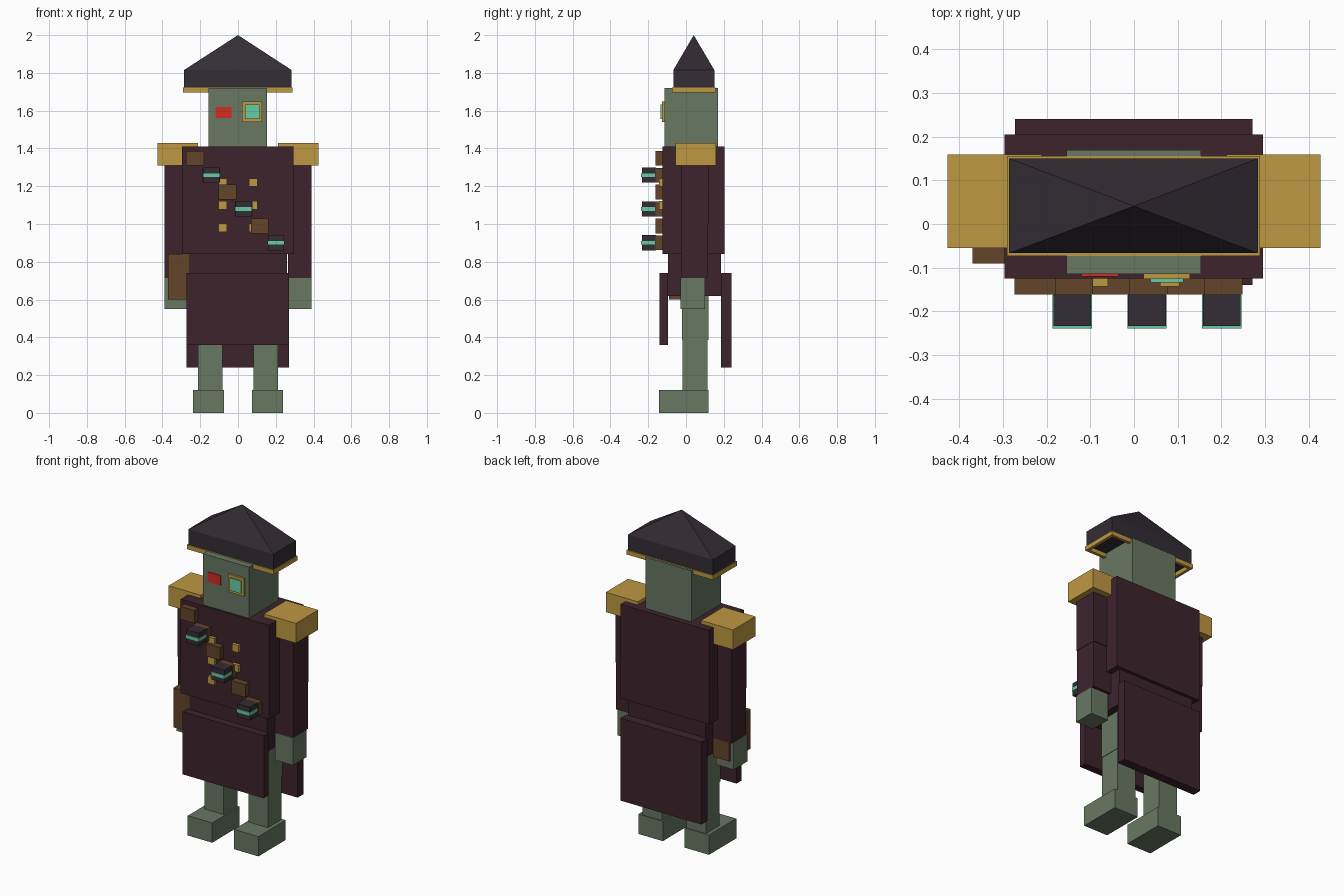
import bpy
import bmesh

if "Cube" in bpy.data.objects:
    bpy.data.objects.remove(bpy.data.objects["Cube"])


def material(name, rgb):
    m = bpy.data.materials.new(name)
    m.diffuse_color = (*rgb, 1)
    m.use_nodes = True
    m.node_tree.nodes["Principled BSDF"].inputs["Base Color"].default_value = m.diffuse_color
    return m


GOLD = material("gold", (0.515, 0.314, 0.054))
GREEN = material("grey green", (0.138, 0.188, 0.122))
MAROON = material("maroon cloth", (0.048, 0.017, 0.027))
DARK = material("dark felt", (0.034, 0.026, 0.035))
BROWN = material("brown leather", (0.122, 0.058, 0.023))
TEAL = material("teal glow", (0.133, 0.61, 0.376))
RED = material("red", (0.658, 0.023, 0.017))


def finish(name, bm, mat):
    bmesh.ops.recalc_face_normals(bm, faces=bm.faces[:])
    me = bpy.data.meshes.new(name)
    bm.to_mesh(me)
    bm.free()
    me.materials.append(mat)
    ob = bpy.data.objects.new(name, me)
    bpy.context.collection.objects.link(ob)
    return ob


def add_box(bm, x, y, z):
    """Box between (min, max) pairs on each axis."""
    verts = bmesh.ops.create_cube(bm, size=1)["verts"]
    for v in verts:
        v.co = [(a + b) / 2 + c * (b - a) for c, (a, b) in zip(v.co, (x, y, z))]


def box(name, mat, x, y, z):
    bm = bmesh.new()
    add_box(bm, x, y, z)
    return finish(name, bm, mat)


def pair(name, mat, x, y, z):
    """The same box on both sides of the body."""
    box("left_" + name, mat, x, y, z)
    box("right_" + name, mat, (-x[1], -x[0]), y, z)


# Legs and feet
pair("foot", GREEN, (0.073, 0.237), (-0.143, 0.118), (0, 0.12))
pair("shin", GREEN, (0.083, 0.213), (-0.018, 0.113), (0.12, 0.385))
pair("thigh", GREEN, (0.08, 0.216), (-0.021, 0.118), (0.385, 0.66))

# Coat
box("coat_body", MAROON, (-0.297, 0.295), (-0.125, 0.205), (0.84, 1.41))
box("coat_waist", MAROON, (-0.26, 0.26), (-0.095, 0.185), (0.62, 0.84))
box("front_coat_skirt", MAROON, (-0.273, 0.271), (-0.14, -0.095), (0.36, 0.74))
box("back_coat_skirt", MAROON, (-0.273, 0.271), (0.185, 0.241), (0.24, 0.74))

# Arms and shoulder boards
pair("upper_sleeve", MAROON, (0.262, 0.39), (-0.025, 0.12), (1.0, 1.34))
pair("lower_sleeve", MAROON, (0.264, 0.388), (-0.023, 0.117), (0.715, 1.0))
pair("hand", GREEN, (0.27, 0.39), (-0.03, 0.1), (0.55, 0.715))
pair("epaulette", GOLD, (0.212, 0.427), (-0.055, 0.159), (1.31, 1.43))

# Satchel on the hip
box("satchel", BROWN, (-0.37, -0.26), (-0.09, 0.115), (0.6, 0.84))

# Coat buttons
for z in (1.22, 1.10, 0.98):
    pair("button", GOLD, (0.059, 0.104), (-0.143, -0.12), (z - 0.022, z + 0.022))

# Diagonal strap, with a striped pouch on every second piece
for i in range(6):
    x, z = -0.227 + 0.0856 * i, 1.348 - 0.0895 * i
    box("strap_piece", BROWN, (x - 0.047, x + 0.047), (-0.162, -0.12),
        (z - 0.039, z + 0.039))
    if i % 2:
        box("pouch", DARK, (x - 0.043, x + 0.043), (-0.234, -0.16),
            (z - 0.04, z + 0.04))
        box("pouch_stripe", TEAL, (x - 0.045, x + 0.045), (-0.239, -0.163),
            (z - 0.01, z + 0.01))

# Head and eyes
box("head", GREEN, (-0.155, 0.153), (-0.114, 0.17), (1.41, 1.72))
box("red_eye", RED, (-0.12, -0.035), (-0.12, -0.112), (1.56, 1.62))
box("eyepiece_frame", GOLD, (0.022, 0.128), (-0.126, -0.112), (1.54, 1.648))
box("eyepiece_lens", TEAL, (0.038, 0.113), (-0.134, -0.125), (1.556, 1.632))

# Hat: block with a pyramid top
bm = bmesh.new()
x0, x1, y0, y1 = -0.286, 0.284, -0.067, 0.15
rings = [[bm.verts.new((x, y, z)) for x, y in
          ((x0, y0), (x1, y0), (x1, y1), (x0, y1))] for z in (1.72, 1.815)]
tip = bm.verts.new((0, 0.041, 2.0))
bm.faces.new(rings[0])
for i in range(4):
    j = (i + 1) % 4
    bm.faces.new((rings[0][i], rings[0][j], rings[1][j], rings[1][i]))
    bm.faces.new((rings[1][i], rings[1][j], tip))
finish("hat", bm, DARK)

# Gold trim running around the lower hat edge
bm = bmesh.new()
z = (1.695, 1.722)
for y in ((-0.073, -0.055), (0.138, 0.156)):
    add_box(bm, (-0.291, 0.289), y, z)
for x in ((-0.291, -0.273), (0.271, 0.289)):
    add_box(bm, x, (-0.055, 0.138), z)
finish("hat_trim", bm, GOLD)
